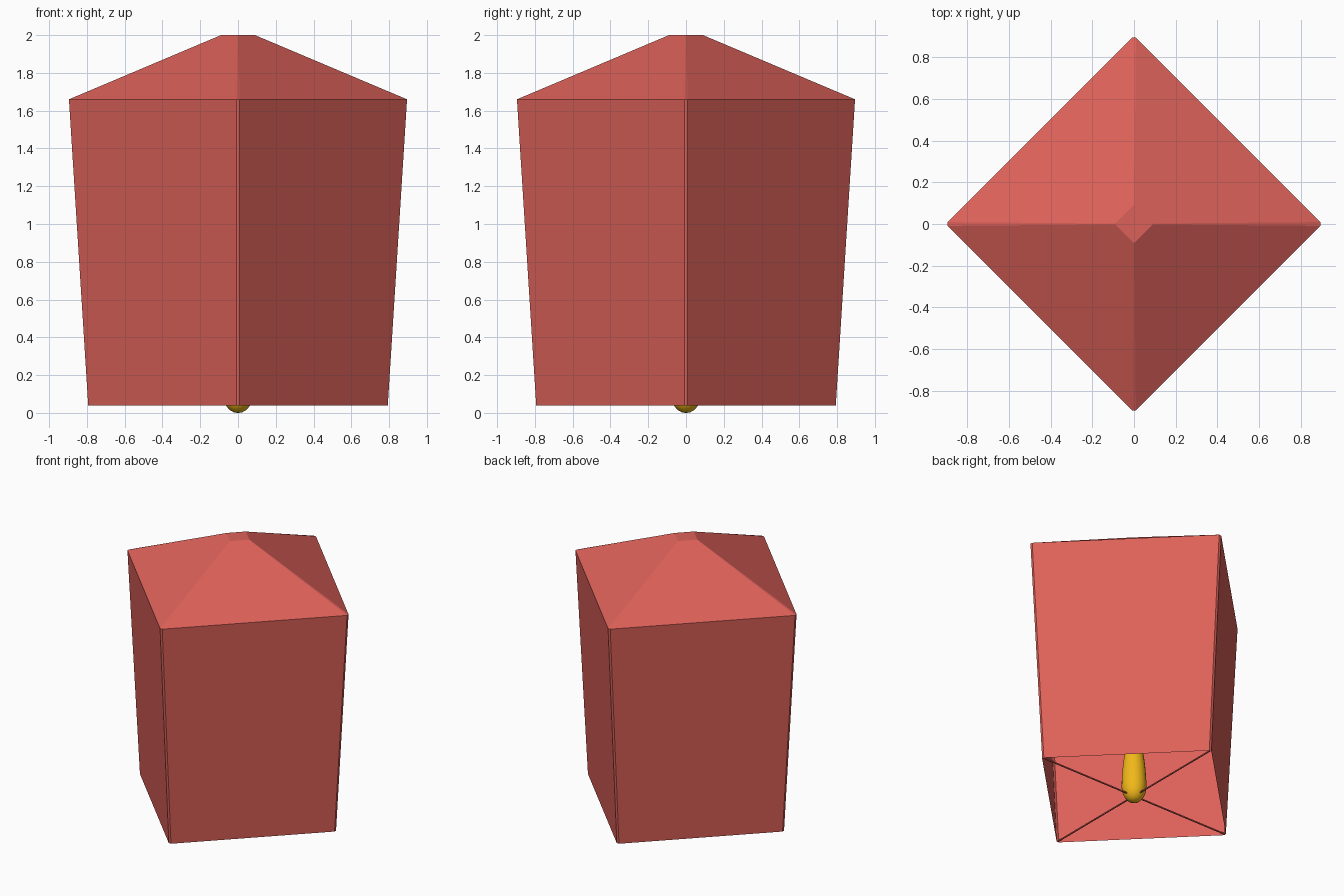
import bpy, bmesh, math

if "Cube" in bpy.data.objects:
    bpy.data.objects.remove(bpy.data.objects["Cube"])


def material(name, rgb):
    m = bpy.data.materials.new(name)
    m.diffuse_color = (*rgb, 1)
    m.use_nodes = True
    m.node_tree.nodes["Principled BSDF"].inputs["Base Color"].default_value = m.diffuse_color
    return m


red = material("red_paper", (0.72, 0.12, 0.10))
yellow = material("flame_yellow", (0.88, 0.48, 0.01))


def loft(name, rings, mat, cap_start=False, cap_end=False):
    """Skin a list of equal-length point rings."""
    bm = bmesh.new()
    loops = [[bm.verts.new(p) for p in ring] for ring in rings]
    n = len(rings[0])
    for a, b in zip(loops, loops[1:]):
        for i in range(n):
            j = (i + 1) % n
            bm.faces.new((a[i], a[j], b[j], b[i]))
    if cap_start:
        bm.faces.new(loops[0][::-1])
    if cap_end:
        bm.faces.new(loops[-1])
    me = bpy.data.meshes.new(name)
    bm.to_mesh(me)
    bm.free()
    ob = bpy.data.objects.new(name, me)
    bpy.context.collection.objects.link(ob)
    me.materials.append(mat)
    return ob


def diamond(r, z, w):
    """Square with corners on the axes, each corner cut by a strip 2w wide."""
    pts = []
    for k in range(4):
        c, s = round(math.cos(k * math.pi / 2)), round(math.sin(k * math.pi / 2))
        for t in (-w, w):
            pts.append((c * r - s * t, s * r + c * t, z))
    return pts


def circle(r, z, n=24):
    return [(r * math.cos(2 * math.pi * i / n), r * math.sin(2 * math.pi * i / n), z)
            for i in range(n)]


# Paper shell: flared walls and pyramid roof with a small flat top, open below
loft("paper_shell", [diamond(0.793, 0.04, 0.009), diamond(0.895, 1.66, 0.009),
                     diamond(0.09, 2.0, 0.002)], red, cap_end=True)

# Crossed wires holding the flame at the open bottom
for k in range(2):
    bpy.ops.mesh.primitive_cube_add(size=1, location=(0, 0, 0.044),
                                    rotation=(0, 0, k * math.pi / 2))
    wire = bpy.context.object
    wire.name = f"bottom_wire_{k + 1}"
    wire.scale = (1.58, 0.008, 0.008)
    wire.data.materials.append(red)

# Flame: rounded base tapering to a tip
profile = [(0.022, 0.003), (0.043, 0.014), (0.063, 0.037), (0.077, 0.07), (0.083, 0.11),
           (0.082, 0.17), (0.077, 0.25), (0.067, 0.34), (0.05, 0.43), (0.03, 0.5), (0.008, 0.54)]
flame = loft("flame", [circle(0.002, 0)] + [circle(r, z) for r, z in profile],
             yellow, cap_start=True, cap_end=True)
flame.data.shade_smooth()
